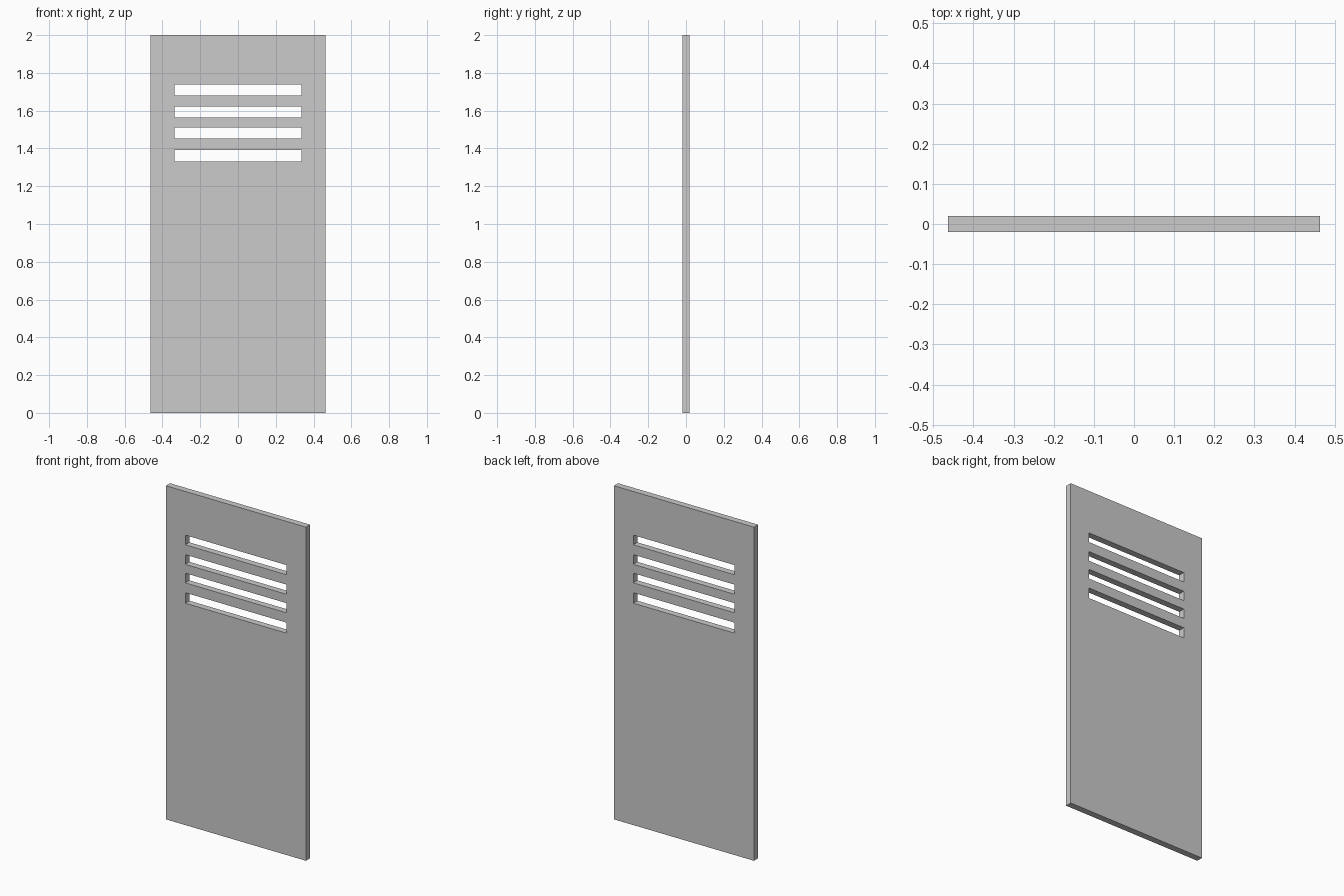
import bpy, bmesh

if "Cube" in bpy.data.objects:
    bpy.data.objects.remove(bpy.data.objects["Cube"])

HALF_W, HALF_T, HEIGHT, SLOT_HALF = 0.464, 0.0195, 2.0, 0.336
SLOTS = [(1.33, 1.393), (1.452, 1.51), (1.563, 1.621), (1.68, 1.738)]  # bottom, top

# Front face as a grid of cells, leaving out the slot openings
xs = [-HALF_W, -SLOT_HALF, SLOT_HALF, HALF_W]
zs = [0.0] + [z for slot in SLOTS for z in slot] + [HEIGHT]

bm = bmesh.new()
grid = [[bm.verts.new((x, -HALF_T, z)) for x in xs] for z in zs]
for r in range(len(zs) - 1):
    for c in range(len(xs) - 1):
        if c == 1 and r % 2 == 1:
            continue  # slot
        bm.faces.new((grid[r][c], grid[r][c + 1], grid[r + 1][c + 1], grid[r + 1][c]))

# Thicken into a solid panel
ext = bmesh.ops.extrude_face_region(bm, geom=bm.faces[:], use_keep_orig=True)
moved = [e for e in ext["geom"] if isinstance(e, bmesh.types.BMVert)]
bmesh.ops.translate(bm, verts=moved, vec=(0, 2 * HALF_T, 0))
bmesh.ops.recalc_face_normals(bm, faces=bm.faces[:])

mesh = bpy.data.meshes.new("slotted_door_panel")
bm.to_mesh(mesh)
bm.free()
panel = bpy.data.objects.new("slotted_door_panel", mesh)
bpy.context.collection.objects.link(panel)
